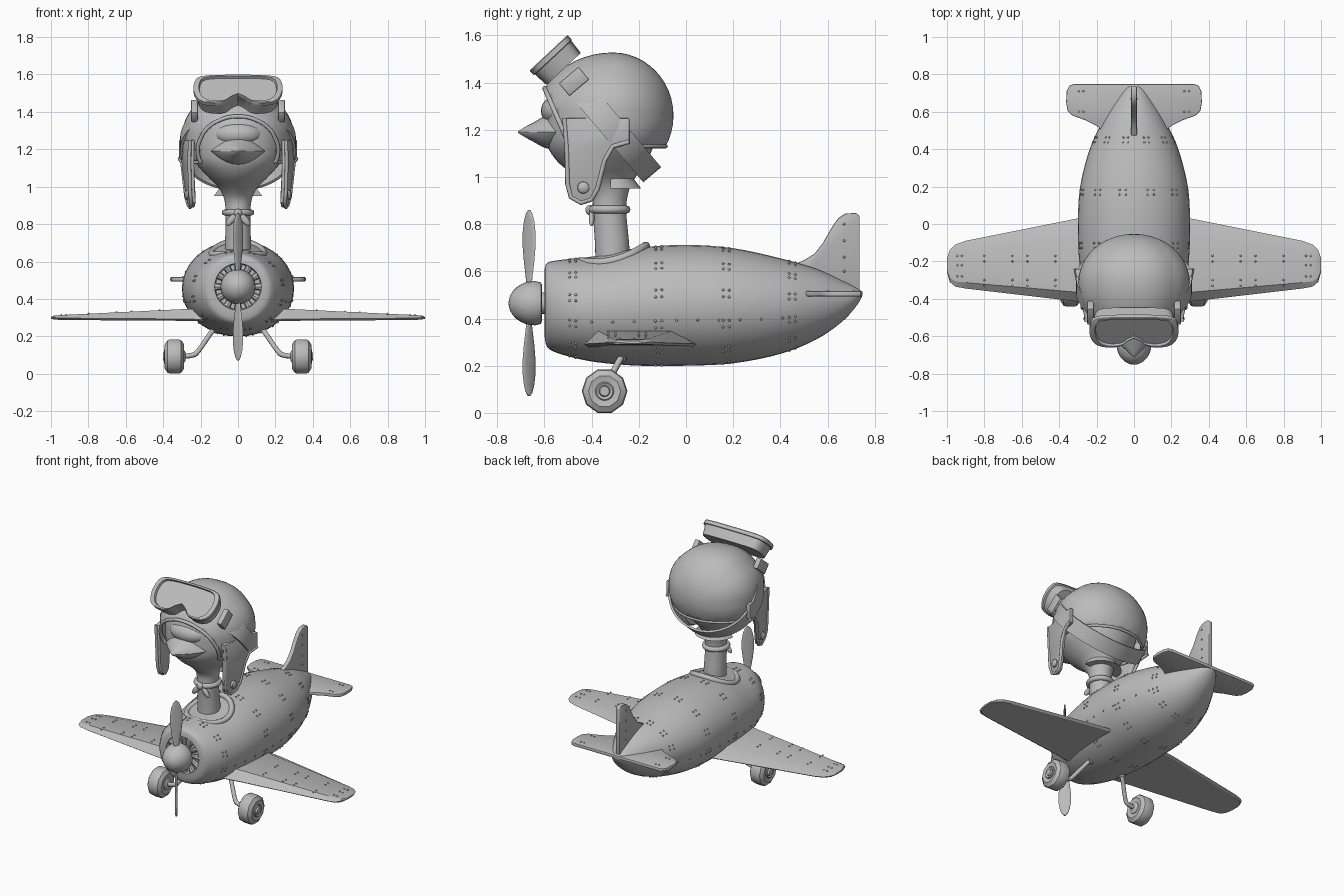
import bpy, bmesh, math
from math import sin, cos, pi, atan2
from mathutils import Vector, Matrix

if "Cube" in bpy.data.objects:
    bpy.data.objects.remove(bpy.data.objects["Cube"])

grey = bpy.data.materials.new("plain_grey")
grey.diffuse_color = (0.5, 0.5, 0.5, 1)
grey.use_nodes = True
grey.node_tree.nodes["Principled BSDF"].inputs["Base Color"].default_value = grey.diffuse_color


def finish(name, bm, angle=40, bevel=0):
    bmesh.ops.recalc_face_normals(bm, faces=bm.faces[:])
    if bevel:
        edges = [e for e in bm.edges if len(e.link_faces) == 2 and e.calc_face_angle(0) > 0.9]
        bmesh.ops.bevel(bm, geom=edges, offset=bevel, segments=2, affect='EDGES', profile=0.5)
    me = bpy.data.meshes.new(name)
    bm.to_mesh(me)
    bm.free()
    me.materials.append(grey)
    ob = bpy.data.objects.new(name, me)
    bpy.context.collection.objects.link(ob)
    bpy.ops.object.select_all(action='DESELECT')
    ob.select_set(True)
    bpy.context.view_layer.objects.active = ob
    bpy.ops.object.shade_smooth_by_angle(angle=math.radians(angle))
    return ob


def loft_bm(rings, caps=True):
    bm = bmesh.new()
    vs = [[bm.verts.new(p) for p in r] for r in rings]
    n = len(vs[0])
    for a, b in zip(vs, vs[1:]):
        for i in range(n):
            bm.faces.new((a[i], a[(i + 1) % n], b[(i + 1) % n], b[i]))
    if caps:
        bm.faces.new(vs[0])
        bm.faces.new(vs[-1])
    return bm


def loft(name, rings, angle=40):
    return finish(name, loft_bm(rings), angle)


def lathe(name, origin, axis, prof, n=24, phase=0, angle=40):
    q = Vector((0, 0, 1)).rotation_difference(Vector(axis))
    o = Vector(origin)
    return loft(name, [[o + q @ Vector((r * cos(phase + 2 * pi * i / n), r * sin(phase + 2 * pi * i / n), d))
                        for i in range(n)] for d, r in prof], angle)


def prism(name, pts, vec, bevel=0):
    v = Vector(vec)
    return finish(name, loft_bm([[Vector(p) for p in pts], [Vector(p) + v for p in pts]]), 40, bevel)


def ball(name, loc, size, rot=(0, 0, 0)):
    bm = bmesh.new()
    bmesh.ops.create_uvsphere(bm, u_segments=24, v_segments=14, radius=1)
    ob = finish(name, bm, 60)
    ob.location, ob.scale, ob.rotation_euler = loc, size, rot
    return ob


def tube(name, pts, r, cyclic=False):
    cu = bpy.data.curves.new(name, 'CURVE')
    cu.dimensions, cu.bevel_depth, cu.bevel_resolution, cu.use_fill_caps = '3D', r, 2, True
    sp = cu.splines.new('POLY')
    sp.points.add(len(pts) - 1)
    for p, co in zip(sp.points, pts):
        p.co = (*co, 1)
    sp.use_cyclic_u = cyclic
    cu.materials.append(grey)
    ob = bpy.data.objects.new(name, cu)
    bpy.context.collection.objects.link(ob)


def spline(keys, steps=4):
    out = []
    for i in range(len(keys) - 1):
        p = [keys[max(0, min(len(keys) - 1, i + k))] for k in (-1, 0, 1, 2)]
        for s in range(steps):
            t = s / steps
            out.append(tuple(0.5 * (2 * b + (c - a) * t + (2 * a - 5 * b + 4 * c - d) * t * t
                                    + (3 * b - a - 3 * c + d) * t ** 3) for a, b, c, d in zip(*p)))
    return out + [keys[-1]]


# Fuselage: stations of y, bottom, top, half width
body = spline([(-0.598, 0.31, 0.62, 0.155), (-0.58, 0.27, 0.64, 0.185), (-0.5, 0.24, 0.652, 0.235),
               (-0.38, 0.215, 0.665, 0.268), (-0.2, 0.2, 0.7, 0.293), (0, 0.2, 0.712, 0.3),
               (0.2, 0.21, 0.698, 0.288), (0.4, 0.25, 0.655, 0.237), (0.55, 0.31, 0.612, 0.168),
               (0.66, 0.385, 0.562, 0.1), (0.72, 0.45, 0.532, 0.055), (0.745, 0.49, 0.515, 0.02)])


def section(y, zb, zt, w, n=36):
    return [(w * cos(2 * pi * i / n), y, (zb + zt) / 2 + (zt - zb) / 2 * sin(2 * pi * i / n)) for i in range(n)]


intake = [(-0.56, 0.463, 0.467, 0.002), (-0.56, 0.345, 0.585, 0.12), (-0.6, 0.34, 0.59, 0.125)]
loft("fuselage", [section(*s) for s in intake + body], 50)

# Engine cylinders behind the propeller
for k in range(12):
    a = 2 * pi * k / 12
    d = Vector((cos(a), 0, sin(a)))
    lathe("engine_vane", Vector((0, -0.575, 0.465)) + d * 0.06, d, [(0, 0.012), (0.062, 0.02)], 8)

# Spinner, shaft and twisted blades
lathe("spinner", (0, -0.61, 0.465), (0, -1, 0),
      [(0, 0.075), (0.005, 0.088)] + [(0.03 + 0.112 * sin(t * pi / 16), 0.094 * cos(t * pi / 16)) for t in range(8)] + [(0.142, 0.003)])
lathe("propeller_shaft", (0, -0.55, 0.465), (0, -1, 0), [(0, 0.045), (0.07, 0.045)])
for s in (1, -1):
    rings = []
    for h, w in [(0.05, 0.012), (0.1, 0.018), (0.17, 0.03), (0.24, 0.038), (0.3, 0.038), (0.35, 0.03), (0.38, 0.018), (0.394, 0.004)]:
        rings.append([(s * (w * cos(t) * 0.72 - 0.006 * sin(t) * 0.7), -0.665 + w * cos(t) * 0.72 + 0.006 * sin(t) * 0.7,
                       0.465 + s * h) for t in [2 * pi * i / 12 for i in range(12)]])
    loft("propeller_blade", rings, 60)

# Wings, landing gear
for s in (1, -1):
    rings = []
    for x, le, te, zb, zt in [(0.18, -0.43, 0.05, 0.28, 0.35), (0.3, -0.415, 0.03, 0.283, 0.345), (0.9, -0.345, -0.09, 0.287, 0.316),
                              (0.955, -0.335, -0.11, 0.288, 0.313), (0.985, -0.31, -0.14, 0.29, 0.31), (0.999, -0.26, -0.18, 0.294, 0.304)]:
        k, zm = min(1, (te - le) / 0.4), (zb + min(zb + 0.02, zt)) / 2
        rings.append([(s * x, y, z) for y, z in [(le, zm), (le + 0.05 * k, zt), (te - 0.1 * k, zt), (te, zm),
                                                 (te - 0.015, zb), (le + 0.015, zb)]])
    loft("wing", rings, 25)
    lathe("wheel", (s * 0.34, -0.345, 0.092), (s, 0, 0),
          [(-0.045, 0.03), (-0.052, 0.068), (-0.036, 0.092), (-0.02, 0.0967), (0.02, 0.0967), (0.036, 0.092),
           (0.052, 0.068), (0.045, 0.04)], 10, pi / 10, 35)
    lathe("wheel_hub", (s * 0.34, -0.345, 0.092), (s, 0, 0),
          [(-0.06, 0.02), (-0.05, 0.038), (0.052, 0.04), (0.056, 0.035), (0.05, 0.024), (0.06, 0.02)], 16)
    tube("wheel_strut", spline([(s * 0.1, -0.26, 0.27), (s * 0.14, -0.28, 0.225), (s * 0.21, -0.335, 0.125),
                                (s * 0.24, -0.345, 0.1), (s * 0.3, -0.345, 0.093)]), 0.014)
    lathe("strut_collar", (s * 0.13, -0.275, 0.238), (s * 0.6, -0.4, -0.7), [(-0.015, 0.026), (0.006, 0.026)], 16)

# Tail surfaces
half = [(0.03, 0.5), (0.17, 0.5), (0.2, 0.525), (0.26, 0.555), (0.33, 0.58), (0.355, 0.605), (0.363, 0.65), (0.36, 0.71), (0.345, 0.74), (0.32, 0.748)]
prism("tailplane", [(x, y, 0.494) for x, y in half] + [(-x, y, 0.494) for x, y in reversed(half)], (0, 0, 0.022), 0.005)
prism("tail_fin", [(-0.015, y, z) for y, z in [(0.46, 0.63), (0.5, 0.647), (0.545, 0.675), (0.58, 0.72), (0.62, 0.79), (0.645, 0.825),
                                               (0.675, 0.845), (0.72, 0.847), (0.736, 0.835), (0.736, 0.51), (0.5, 0.58)]], (0.03, 0, 0), 0.005)

# Cockpit rim and padded rear edge
tube("cockpit_rim", [(0.14 * cos(a), -0.31 + 0.14 * sin(a), 0.675 + 0.033 * sin(a) - 0.03 * cos(a) ** 2)
                     for a in [2 * pi * i / 32 for i in range(32)]], 0.018, True)


# Neck and head: stations of z, front, back, half width
def layer(z, yf, yb, w, n=36):
    return [(w * cos(2 * pi * i / n), (yf + yb) / 2 + (yb - yf) / 2 * sin(2 * pi * i / n), z) for i in range(n)]


neck = [(0.58, -0.385, -0.24, 0.07), (0.7, -0.385, -0.24, 0.069), (0.85, -0.395, -0.253, 0.066), (0.93, -0.4, -0.245, 0.073)]
head = [(0.99, -0.45, -0.22, 0.1), (1.06, -0.54, -0.17, 0.168), (1.14, -0.59, -0.135, 0.232), (1.25, -0.595, -0.11, 0.25),
        (1.36, -0.575, -0.13, 0.235), (1.44, -0.5, -0.2, 0.17), (1.48, -0.4, -0.28, 0.06)]
loft("head_and_neck", [layer(*s) for s in spline(neck + head)], 80)
ball("brow", (0, -0.53, 1.28), (0.13, 0.085, 0.07))

# Beak in two curved halves meeting at a sharp seam
rings = []
for y, w, h in spline([(-0.712, 0.004, 0.003), (-0.685, 0.045, 0.02), (-0.645, 0.1, 0.042), (-0.6, 0.14, 0.066), (-0.54, 0.15, 0.08)]):
    rings.append([(w * cos(t), y + 0.25 * w * cos(t) ** 2, 1.19 + h * sin(t) * abs(sin(t))) for t in [2 * pi * i / 28 for i in range(28)]])
loft("beak", rings, 50)

# Feather skirt at the back of the neck
n = 16
arc = [pi * i / n for i in range(n + 1)]
loft("nape_feathers", [[(r * cos(a), -0.32 + r * sin(a), z) for a in arc]
                       for z, r in [(1.03, 0.095), (0.99, 0.1), (0.95, 0.13), (0.955, 0.09)]])

# Scarf
tube("scarf", [(0.07 * cos(a), -0.325 + 0.073 * sin(a), 0.862) for a in [2 * pi * i / 24 for i in range(24)]], 0.017, True)
ball("scarf_knot", (0, -0.408, 0.86), (0.022, 0.018, 0.022))
for s in (1, -1):
    ball("scarf_tail", (s * 0.035, -0.4, 0.825), (0.018, 0.012, 0.042), (0, -s * 0.7, 0))

# Helmet: quilted dome trimmed by two planes
rings = []
for j in range(25):
    t = 0.02 + (pi - 0.04) * j / 24
    ry = 0.32 if t < pi / 2 else 0.257
    rings.append([(0.297 * sin(t) * cos(p) * m, -0.31 - ry * cos(t), 1.26 + 0.267 * sin(t) * sin(p) * m)
                  for p, m in [(2 * pi * i / 64, 1 + 0.016 * abs(sin(8 * pi * i / 64))) for i in range(64)]])
bm = loft_bm(rings)
for co, no in (((0, 0, 1.13), (0, 0, -1)), ((0, -0.5, 1.15), (0, -0.23, -0.1))):
    bmesh.ops.bisect_plane(bm, geom=bm.verts[:] + bm.edges[:] + bm.faces[:], plane_co=co, plane_no=no, clear_outer=True)
edge = [v.co.copy() for v in bm.verts if v.is_boundary]
low = sorted([c for c in edge if abs(c.z - 1.13) < 1e-4], key=lambda c: atan2(c.x, c.y + 0.35))
front = sorted([c for c in edge if abs(0.23 * (c.y + 0.5) + 0.1 * (c.z - 1.15)) < 1e-5], key=lambda c: atan2(c.x, c.z - 1.1))
helmet = finish("helmet", bm, 60)
shell = helmet.modifiers.new("shell", 'SOLIDIFY')
shell.thickness = 0.012
tube("helmet_back_trim", low, 0.009)
tube("helmet_front_trim", front, 0.011)

# Ear flaps with trim and button
flap = [(-0.515, 1.25), (-0.505, 1.12), (-0.502, 0.97), (-0.488, 0.915), (-0.445, 0.89), (-0.4, 0.905), (-0.375, 0.95),
        (-0.345, 1.07), (-0.31, 1.13), (-0.24, 1.15), (-0.24, 1.25)]
for s in (1, -1):
    def side(y, z):
        return s * (0.285 + 0.2 * (y + 0.4) - 0.3 * max(0, 1.0 - z) * 0.5)
    outer = [(side(y, z), y, z) for y, z in flap]
    prism("ear_flap", outer, (-s * 0.03, 0, 0), 0.006)
    tube("ear_flap_trim", [(x - s * 0.004, y, z) for x, y, z in outer[:-1]], 0.01)
    lathe("flap_button", (side(-0.435, 0.955), -0.435, 0.955), (s, 0, 0), [(-0.005, 0.026), (0.008, 0.024), (0.016, 0.012)], 16)

# Goggles: notched frame with a recessed lens
up, out = Vector((0, 0.73, 0.68)), Vector((0, -0.68, 0.73))
half = spline([(0, -0.045), (0.04, -0.07), (0.08, -0.105), (0.15, -0.112), (0.21, -0.085), (0.238, -0.01),
               (0.226, 0.07), (0.17, 0.102), (0.0, 0.108)], 3)
outline = half + [(-x, v) for x, v in reversed(half[1:-1])]
c = Vector((0, -0.578, 1.525))
rings = [[c + Vector((x * k, 0, 0)) + up * (v * k) + out * d for x, v in outline]
         for d, k in [(-0.09, 0.9), (-0.025, 0.95), (-0.022, 1.0), (0, 1.0), (0.004, 0.97), (0.004, 0.88), (-0.012, 0.86)]]
loft("goggles", rings, 35)

# Goggle strap and buckles
d, w = Vector((0, 0.64, -0.76)), Vector((0, 0.76, 0.64))
c = Vector((0, -0.325, 1.225))
N = 48
rings = [[c + Vector((rx * cos(2 * pi * i / N), 0, 0)) + d * (rd * sin(2 * pi * i / N)) + w * o for i in range(N)]
         for o, rx, rd in [(-0.05, 0.296, 0.27), (-0.05, 0.31, 0.284), (0.05, 0.31, 0.284), (0.05, 0.296, 0.27), (-0.05, 0.296, 0.27)]]
finish("goggle_strap", loft_bm(rings, False), 40)
for s in (1, -1):
    p = Vector((s * 0.215, -0.475, 1.405))
    prism("strap_buckle", [p + d * a + w * b for a, b in [(-0.035, -0.055), (0.035, -0.055), (0.035, 0.055), (-0.035, 0.055)]],
          (s * 0.035, 0, 0), 0.005)

# Rivets along the body seams, wings and tail
spots = []


def on_body(y, a):
    i = max(k for k in range(len(body) - 1) if body[k][0] <= y)
    p, q = body[i], body[i + 1]
    f = (y - p[0]) / (q[0] - p[0])
    zb, zt, hw = (p[k] + (q[k] - p[k]) * f for k in (1, 2, 3))
    return (hw * cos(a), y, (zb + zt) / 2 + (zt - zb) / 2 * sin(a))


for y in (-0.48, -0.115, 0.17, 0.45):
    spots += [on_body(y + o, 2 * pi * k / 12 + e) for o in (-0.013, 0.013) for k in range(12) for e in (0.15, 0.27)]
for s in (1, -1):
    spots += [on_body(-0.4 + 0.09 * k, (pi if s < 0 else 0) - s * 0.25) for k in range(10)]
    spots += [(s * x, y, 0.314) for x in (0.92, 0.945) for y in (-0.28, -0.22, -0.17)]
    spots += [(s * x, y, 0.345 - (x - 0.3) * 0.048) for x in (0.42, 0.57, 0.65, 0.8) for y in (-0.33, -0.3, -0.2, -0.17)]
    spots += [(s * x, y, 0.516) for x in (0.27, 0.295) for y in (0.6, 0.71)]
    spots += [(s * 0.015, y, z) for y, z in [(0.67, 0.8), (0.67, 0.73), (0.67, 0.66), (0.67, 0.6)]]
bm = bmesh.new()
for p in spots:
    bmesh.ops.create_icosphere(bm, subdivisions=1, radius=0.006, matrix=Matrix.Translation(p))
finish("rivets", bm, 60)
